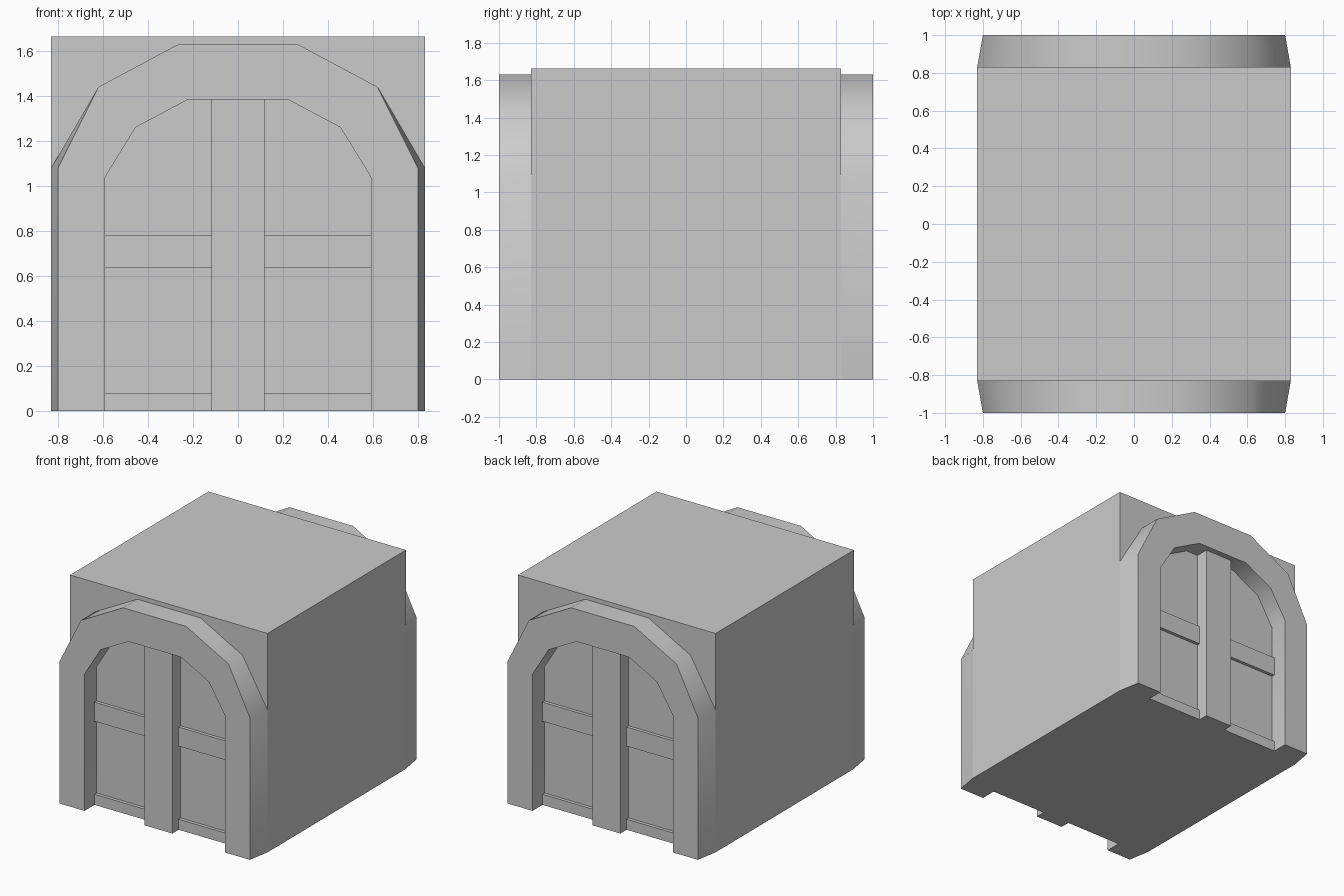
import bpy, bmesh, math
from mathutils import Matrix

if "Cube" in bpy.data.objects:
    bpy.data.objects.remove(bpy.data.objects["Cube"])

BACK = -0.83      # wall plane
PANEL = -0.855    # recessed door panel
RAIL = -0.88      # rail and sill fronts
POST = -0.955     # centre post front


def mirror_profile(half):
    return [(-x, z) for x, z in half] + [(x, z) for x, z in reversed(half)]


def make(name, bm, turned=False, smooth=False):
    if turned:
        bm.transform(Matrix.Rotation(math.pi, 4, 'Z'))
    bmesh.ops.recalc_face_normals(bm, faces=bm.faces[:])
    me = bpy.data.meshes.new(name)
    bm.to_mesh(me)
    bm.free()
    ob = bpy.data.objects.new(name, me)
    bpy.context.collection.objects.link(ob)
    if smooth:
        bpy.ops.object.select_all(action='DESELECT')
        ob.select_set(True)
        bpy.context.view_layer.objects.active = ob
        bpy.ops.object.shade_smooth_by_angle(angle=math.radians(40))
    return ob


def box(name, x, y, z, turned=False):
    bm = bmesh.new()
    bmesh.ops.create_cube(bm, size=1)
    for v in bm.verts:
        v.co = [lo + (c + 0.5) * (hi - lo) for c, (lo, hi) in zip(v.co, (x, y, z))]
    return make(name, bm, turned)


def slab(name, profile, y0, y1, turned=False):
    bm = bmesh.new()
    face = bm.faces.new([bm.verts.new((x, y0, z)) for x, z in profile])
    ext = bmesh.ops.extrude_face_region(bm, geom=[face])
    for g in ext["geom"]:
        if isinstance(g, bmesh.types.BMVert):
            g.co.y = y1
    return make(name, bm, turned)


def arch(name, outer_back, outer_front, inner, turned=False):
    bm = bmesh.new()
    rings = [(outer_back, BACK), (outer_front, -1), (inner, -1), (inner, BACK)]
    loops = [[bm.verts.new((x, y, z)) for x, z in p] for p, y in rings]
    for i in range(4):
        a, b = loops[i], loops[(i + 1) % 4]
        for j in range(len(a) - 1):
            bm.faces.new((a[j], a[j + 1], b[j + 1], b[j]))
    for end in (0, -1):
        bm.faces.new([lp[end] for lp in loops])
    return make(name, bm, turned, smooth=True)


# Arch outlines; the legs flare out to the wall
crown = [(0.62, 1.44), (0.265, 1.63)]
outer_front = mirror_profile([(0.80, 0), (0.80, 1.08)] + crown)
outer_back = mirror_profile([(0.83, 0), (0.83, 1.08)] + crown)
inner = mirror_profile([(0.59, 0), (0.59, 1.04), (0.455, 1.26), (0.22, 1.385)])

# Main block
box("main_block", (-0.83, 0.83), (-0.83, 0.83), (0, 1.663))

# Arched doorway on the front and on the back
for side, turned in (("front", False), ("back", True)):
    arch(f"{side}_arch", outer_back, outer_front, inner, turned)
    slab(f"{side}_door_panel", inner, PANEL, BACK, turned)
    box(f"{side}_centre_post", (-0.117, 0.117), (POST, BACK), (0, 1.385), turned)
    # Middle rails and bottom sills on both door leaves
    for hand, x in (("left", (-0.59, -0.117)), ("right", (0.117, 0.59))):
        box(f"{side}_{hand}_rail", x, (RAIL, BACK), (0.635, 0.78), turned)
        box(f"{side}_{hand}_sill", x, (RAIL, BACK), (0, 0.08), turned)
